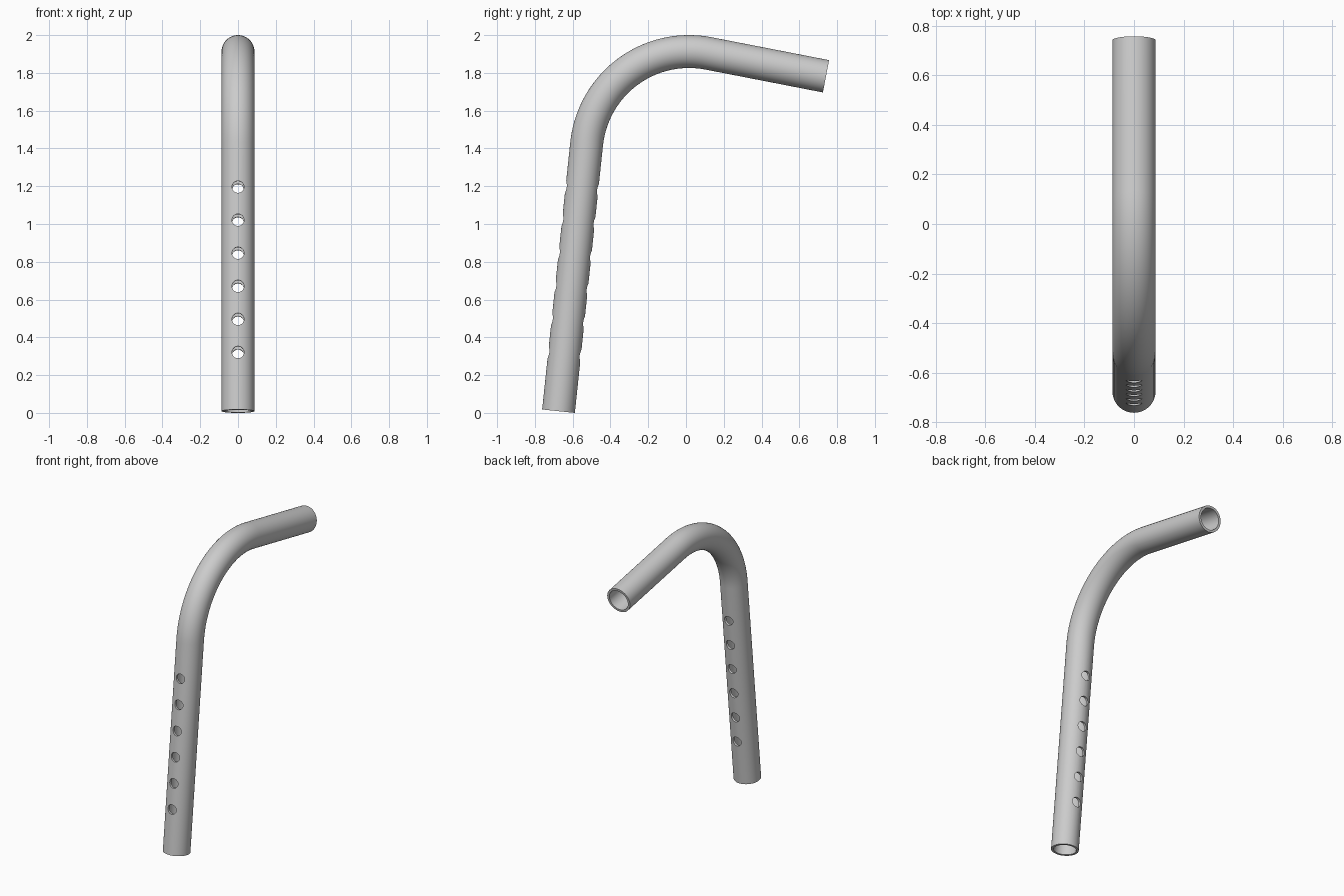
import bpy, bmesh
from math import sin, cos, pi, radians
from mathutils import Vector, Matrix

if "Cube" in bpy.data.objects:
    bpy.data.objects.remove(bpy.data.objects["Cube"])

OUTER, INNER, SIDES = 0.087, 0.071, 64
LEAN, DROP = radians(6), radians(10.8)      # post lean, handle slope
BEND = 0.545
CENTRE = Vector((0, 0.016, 1.368))
FOOT = Vector((0, -0.675, 0.009))
TIP = Vector((0, 0.741, 1.782))
AXIS = Vector((0, sin(LEAN), cos(LEAN)))

# Centre line: straight post, round bend, straight handle (point, outward normal)
a0, a1 = pi - LEAN, pi / 2 - DROP
normal = lambda a: Vector((0, cos(a), sin(a)))
path = [(FOOT, normal(a0))]
for i in range(41):
    n = normal(a0 + (a1 - a0) * i / 40)
    path.append((CENTRE + BEND * n, n))
path.append((TIP, normal(a1)))

# Hollow bent tube
bm = bmesh.new()


def ring(p, n, r):
    return [bm.verts.new(p + r * (cos(t) * n + sin(t) * Vector((1, 0, 0))))
            for t in (2 * pi * k / SIDES for k in range(SIDES))]


loops = [ring(p, n, OUTER) for p, n in path]
loops += [ring(p, n, INNER) for p, n in reversed(path)]
for a, b in zip(loops, loops[1:] + loops[:1]):
    for k in range(SIDES):
        j = (k + 1) % SIDES
        bm.faces.new((a[k], a[j], b[j], b[k]))
bmesh.ops.recalc_face_normals(bm, faces=bm.faces)
mesh = bpy.data.meshes.new("bent_tube")
bm.to_mesh(mesh)
bm.free()
tube = bpy.data.objects.new("bent_tube", mesh)
bpy.context.collection.objects.link(tube)

# Row of adjustment holes drilled square through the post
bm = bmesh.new()
for i in range(6):
    m = Matrix.Translation(FOOT + AXIS * (0.305 + 0.176 * i)) @ Matrix.Rotation(pi / 2 - LEAN, 4, 'X')
    bmesh.ops.create_cone(bm, cap_ends=True, segments=32, radius1=0.032,
                          radius2=0.032, depth=0.4, matrix=m)
mesh = bpy.data.meshes.new("hole_cutter")
bm.to_mesh(mesh)
bm.free()
cutter = bpy.data.objects.new("hole_cutter", mesh)
cutter.hide_render = True
bpy.context.collection.objects.link(cutter)

mod = tube.modifiers.new("holes", 'BOOLEAN')
mod.operation, mod.solver, mod.object = 'DIFFERENCE', 'EXACT', cutter
bpy.context.view_layer.objects.active = tube
tube.select_set(True)
bpy.ops.object.modifier_apply(modifier=mod.name)
bpy.data.objects.remove(cutter)
bpy.ops.object.shade_smooth_by_angle(angle=radians(30))
